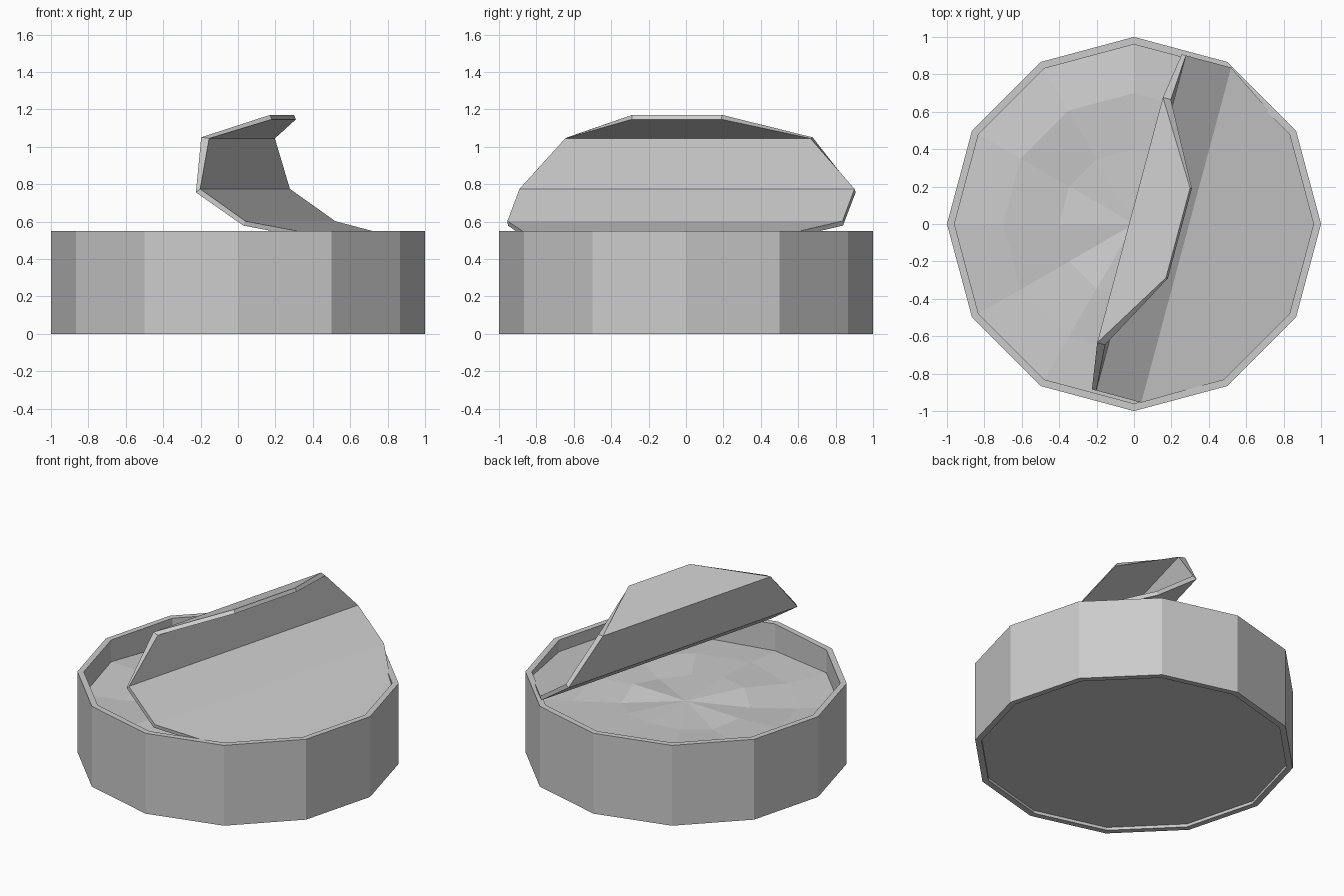
import bpy, bmesh, random
from math import sin, cos, radians, tau
from mathutils import Matrix

random.seed(4)
cube = bpy.data.objects.get("Cube")
if cube:
    bpy.data.objects.remove(cube)

SIDES, OUTER, INNER, HEIGHT = 12, 1.0, 0.96, 0.55

grey = bpy.data.materials.new("tin_grey")
grey.use_nodes = True
colour = (0.6, 0.6, 0.6, 1)
grey.diffuse_color = colour
grey.node_tree.nodes["Principled BSDF"].inputs["Base Color"].default_value = colour


def finish(name, bm):
    mesh = bpy.data.meshes.new(name)
    bm.to_mesh(mesh)
    bm.free()
    mesh.materials.append(grey)
    obj = bpy.data.objects.new(name, mesh)
    bpy.context.collection.objects.link(obj)
    return obj


def ring(bm, radius, height):
    return [bm.verts.new((radius * cos(tau * i / SIDES), radius * sin(tau * i / SIDES), height()))
            for i in range(SIDES)]


def bridge(bm, a, b):
    for i in range(SIDES):
        j = (i + 1) % SIDES
        bm.faces.new((a[i], a[j], b[j], b[i]))


# Can: recessed base, outer wall, rim and inner wall
bm = bmesh.new()
profile = [(INNER, 0.02), (INNER, 0), (OUTER, 0), (OUTER, HEIGHT), (INNER, HEIGHT), (INNER, 0.3)]
rings = [ring(bm, r, lambda z=z: z) for r, z in profile]
for a, b in zip(rings, rings[1:]):
    bridge(bm, a, b)
bm.faces.new(rings[0][::-1])
finish("can", bm)

# Contents: gently uneven faceted surface
bm = bmesh.new()
rings = [ring(bm, r, lambda: 0.38 + random.uniform(-0.025, 0.025))
         for r in (INNER, 0.7, 0.4)]
for a, b in zip(rings, rings[1:]):
    bridge(bm, a, b)
centre = bm.verts.new((0, 0, 0.39))
for i in range(SIDES):
    bm.faces.new((rings[-1][i], rings[-1][(i + 1) % SIDES], centre))
finish("contents", bm)

# Lid: twelve-sided sheet, curled along its corner rows (across, height, half width)
near, mid, far = (INNER * sin(radians(a)) for a in (15, 45, 75))
rows = [(far, 0.47, near), (mid, 0.52, mid), (0.285, 0.603, far),
        (0.035, 0.775, far), (0.018, 1.045, mid), (0.25, 1.147, near)]
bm = bmesh.new()
pairs = [[bm.verts.new((u, s * w + 0.015 * (z > 0.6), z)) for s in (-1, 1)] for u, z, w in rows]
for a, b in zip(pairs, pairs[1:]):
    bm.faces.new((a[0], a[1], b[1], b[0]))
bmesh.ops.rotate(bm, verts=bm.verts, matrix=Matrix.Rotation(radians(-15), 3, 'Z'))
lid = finish("peeled_lid", bm)
solid = lid.modifiers.new("thickness", 'SOLIDIFY')
solid.thickness = 0.026
solid.offset = -1
solid.use_even_offset = True
